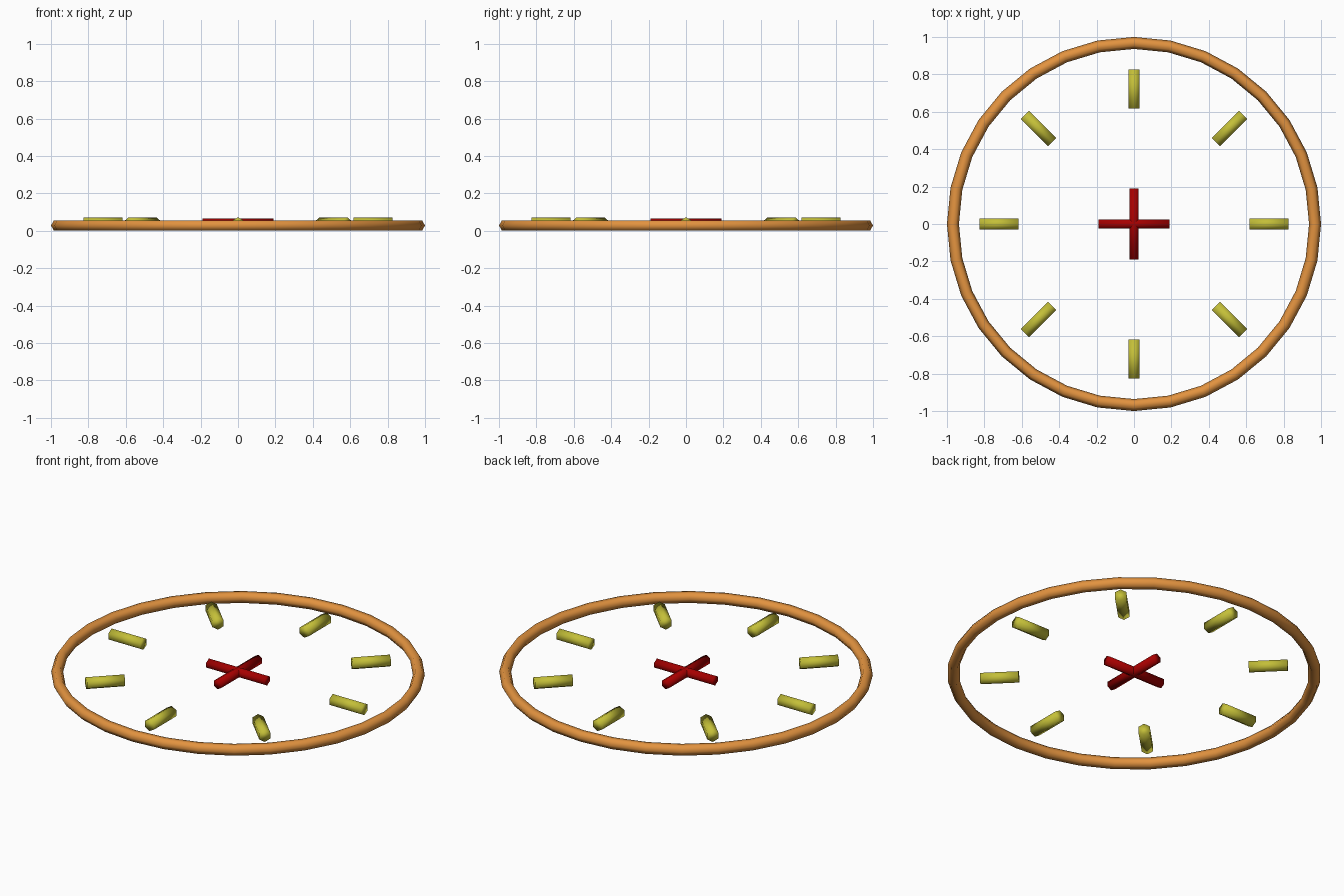
import bpy, math

if "Cube" in bpy.data.objects:
    bpy.data.objects.remove(bpy.data.objects["Cube"])


def material(name, rgb):
    m = bpy.data.materials.new(name)
    m.diffuse_color = (*rgb, 1)
    m.use_nodes = True
    m.node_tree.nodes["Principled BSDF"].inputs["Base Color"].default_value = m.diffuse_color
    return m


ORANGE = material("warm orange", (0.76, 0.29, 0.05))
YELLOW = material("olive yellow", (0.55, 0.52, 0.04))
RED = material("deep red", (0.38, 0.0, 0.0))


def finish(name, mat):
    # Smooth shading softens the six-sided sections and their ends
    ob = bpy.context.object
    ob.name = name
    ob.data.materials.append(mat)
    bpy.ops.object.shade_smooth()
    return ob


def bar(name, mat, radius, length, distance, angle, z):
    # Hexagonal rod lying flat along a radial direction, ridge upward
    bpy.ops.mesh.primitive_cylinder_add(
        vertices=6, radius=radius, depth=length,
        location=(distance * math.cos(angle), distance * math.sin(angle), z),
        rotation=(0, math.pi / 2, angle))
    ob = finish(name, mat)
    # Make sure a corner of the section, not a flat, is at the top
    bpy.context.view_layer.update()
    top = max((ob.matrix_world @ v.co).z for v in ob.data.vertices)
    if top < z + radius * 0.95:
        for v in ob.data.vertices:
            x, y = v.co.x, v.co.y
            v.co.x, v.co.y = -y, x


# Outer ring
bpy.ops.mesh.primitive_torus_add(
    major_segments=32, minor_segments=6, major_radius=0.968,
    minor_radius=0.032, location=(0, 0, 0.028))
finish("outer_ring", ORANGE)

# Eight radial markers
for i in range(8):
    bar(f"marker_{i + 1}", YELLOW, 0.035, 0.207, 0.722, i * math.pi / 4, 0.037)

# Centre cross
for i in range(2):
    bar(f"cross_bar_{i + 1}", RED, 0.029, 0.38, 0, i * math.pi / 2, 0.036)
